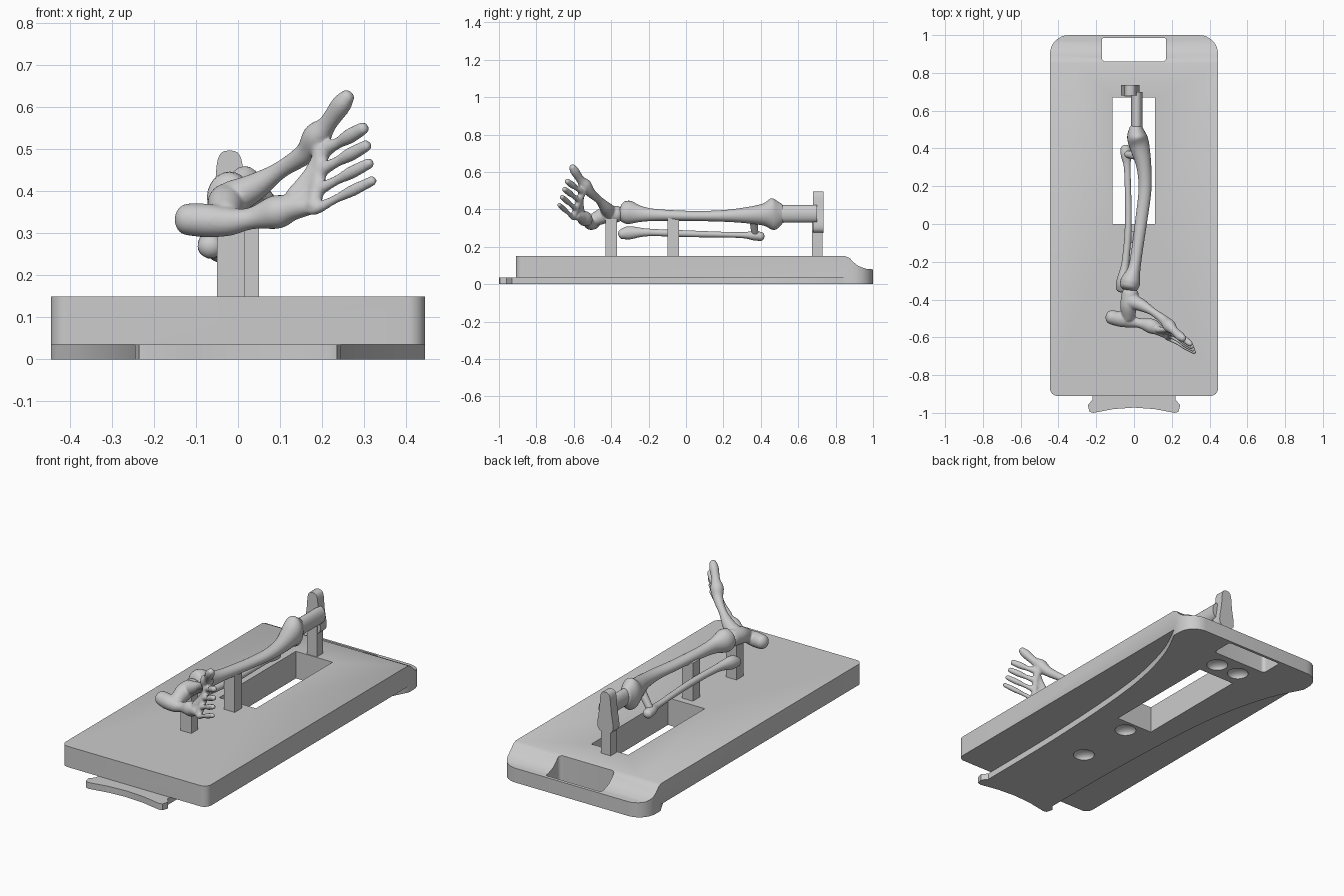
import bpy, bmesh, math
from mathutils import Vector

if "Cube" in bpy.data.objects:
    bpy.data.objects.remove(bpy.data.objects["Cube"])


def make(name, bm, smooth=40):
    bmesh.ops.recalc_face_normals(bm, faces=bm.faces)
    me = bpy.data.meshes.new(name)
    bm.to_mesh(me)
    bm.free()
    ob = bpy.data.objects.new(name, me)
    bpy.context.collection.objects.link(ob)
    if smooth:
        shade(ob, smooth)
    return ob


def activate(ob):
    bpy.ops.object.select_all(action='DESELECT')
    ob.select_set(True)
    bpy.context.view_layer.objects.active = ob


def shade(ob, deg=40):
    activate(ob)
    bpy.ops.object.shade_smooth_by_angle(angle=math.radians(deg))


def prism(name, pts, lo, hi, axis='z', smooth=0):
    """Extrude a 2D outline along z (pts = x,y), x (pts = y,z) or y (pts = x,z)."""
    place = {'z': lambda p, h: (p[0], p[1], h), 'x': lambda p, h: (h, p[0], p[1]),
             'y': lambda p, h: (p[0], h, p[1])}[axis]
    bm = bmesh.new()
    a = [bm.verts.new(place(p, lo)) for p in pts]
    b = [bm.verts.new(place(p, hi)) for p in pts]
    bm.faces.new(a)
    bm.faces.new(b[::-1])
    for i in range(len(pts)):
        j = (i + 1) % len(pts)
        bm.faces.new((a[i], a[j], b[j], b[i]))
    return make(name, bm, smooth)


def rounded(x0, x1, y0, y1, r_low, r_high, n=8):
    """Rectangle outline with rounded corners."""
    pts = []
    for k, (x, y, sx, sy, r) in enumerate([(x1, y1, -1, -1, r_high), (x0, y1, 1, -1, r_high),
                                           (x0, y0, 1, 1, r_low), (x1, y0, -1, 1, r_low)]):
        for i in range(n + 1):
            t = (k + i / n) * math.pi / 2
            pts.append((x + sx * r + r * math.cos(t), y + sy * r + r * math.sin(t)))
    return pts


def spline(keys, n=6):
    """Catmull-Rom resampling of vectors of any size."""
    k = [Vector(p) for p in keys]
    k = [k[0]] + k + [k[-1]]
    out = []
    for i in range(1, len(k) - 2):
        p0, p1, p2, p3 = k[i - 1:i + 3]
        for s in range(n):
            t = s / n
            out.append((p1 * 2 + (p2 - p0) * t + (p0 * 2 - p1 * 5 + p2 * 4 - p3) * t * t
                        + (p1 * 3 - p0 - p2 * 3 + p3) * t ** 3) * 0.5)
    return out + [k[-1]]


def tube(bm, keys, sides=20, cap=0.8):
    """Loft ellipses (x, y, z, half width, half height) with rounded ends."""
    pts = spline([k if len(k) == 5 else (*k, k[3]) for k in keys])
    pos = [Vector(p[:3]) for p in pts]
    rings = []

    def ring(c, t, a, b):
        s = t.cross(Vector((0, 0, 1))).normalized()
        u = s.cross(t).normalized()
        rings.append([bm.verts.new(c + s * a * math.cos(q) + u * b * math.sin(q))
                      for q in (i * math.tau / sides for i in range(sides))])

    def end(i, t, d, angles):
        a, b = pts[i][3], pts[i][4]
        for g in angles:
            ring(pos[i] + t * d * min(a, b) * cap * math.sin(g), t, a * math.cos(g), b * math.cos(g))

    angles = [1.4, 1.1, 0.75, 0.4]
    t0 = (pos[1] - pos[0]).normalized()
    t1 = (pos[-1] - pos[-2]).normalized()
    if cap:
        end(0, t0, -1, angles)
    for i, p in enumerate(pts):
        t = (pos[min(i + 1, len(pos) - 1)] - pos[max(i - 1, 0)]).normalized()
        ring(pos[i], t, p[3], p[4])
    if cap:
        end(-1, t1, 1, angles[::-1])
    for r, s in zip(rings, rings[1:]):
        for i in range(sides):
            j = (i + 1) % sides
            bm.faces.new((r[i], r[j], s[j], s[i]))
    bm.faces.new(rings[0])
    bm.faces.new(rings[-1][::-1])


def bone(name, keys, cap=0.8):
    bm = bmesh.new()
    tube(bm, keys, 24, cap)
    return make(name, bm)


# Base plate with slot, handle hole, stepped back, scalloped underside
base = prism('base_plate', rounded(-.445, .445, -.91, 1, .04, .1), 0, .15)
cutters = [
    prism('slot_cut', [(-.115, 0), (.11, 0), (.11, .67), (-.115, .67)], -.1, .3),
    prism('handle_cut', rounded(-.17, .17, .86, .985, .02, .01), -.1, .3),
    prism('step_cut', [(.85, .151), (.875, .14), (.895, .118), (.92, .098), (.96, .083),
                       (1.05, .075), (1.05, .3), (.85, .3)], -.6, .6, 'x')]
side = [(p[0], p[1]) for p in spline([(.446, .86), (.36, .68), (.29, .42), (.25, .1),
                                      (.225, -.4), (.22, -.92)], 4)]
for s in (-1, 1):
    cutters.append(prism('underside_cut', [(s * x, y) for x, y in side + [(.6, -.92), (.6, .86)]],
                         -.1, .035))
for x, y in ((0, -.41), (0, -.07), (.07, .765), (-.07, .765)):
    bm = bmesh.new()
    bmesh.ops.create_uvsphere(bm, u_segments=24, v_segments=12, radius=.055)
    ob = make('dimple_cut', bm)
    ob.location = (x, y, 0)
    ob.scale.z = .6
    cutters.append(ob)
for c in cutters:
    c.hide_render = True
    m = base.modifiers.new('cut', 'BOOLEAN')
    m.operation, m.object, m.solver = 'DIFFERENCE', c, 'EXACT'
activate(base)
for m in list(base.modifiers):
    bpy.ops.object.modifier_apply(modifier=m.name)
for c in cutters:
    bpy.data.objects.remove(c)
shade(base, 30)

# Front tab with a concave edge
tab = [(.22, -.91), (.22, -.93), (.245, -.96), (.235, -.995), (.215, -1), (.11, -.98), (0, -.972)]
prism('front_tab', tab + [(-x, y) for x, y in tab[-2::-1]], 0, .035, smooth=30)

# Support posts
for name, x0, x1, y0, y1, top in (('ankle_post', -.05, .015, -.43, -.37, .36),
                                  ('middle_post', -.015, .05, -.1, -.038, .36),
                                  ('knee_post', -.05, .01, .675, .73, .33)):
    prism(name, [(x0, y0), (x1, y0), (x1, y1), (x0, y1)], .14, top)

# Leg bones
bone('shin_bone', [(.01, .51, .38, .035, .055), (.015, .465, .375, .052, .085),
                   (.03, .41, .372, .052, .058), (.053, .3, .368, .039, .04),
                   (.058, .18, .365, .034, .03), (.04, .03, .365, .032, .027),
                   (.015, -.15, .37, .03, .031), (0, -.24, .375, .034, .042),
                   (-.018, -.3, .383, .052, .062), (-.025, -.33, .388, .05, .058)], .5)
bone('calf_bone', [(-.045, .4, .255, .026, .024), (-.042, .36, .26, .027, .025),
                   (-.035, .28, .263, .017, .015), (-.03, 0, .27, .018, .018),
                   (-.045, -.2, .277, .02, .02), (-.062, -.3, .275, .03, .035),
                   (-.066, -.34, .268, .03, .028)])
bone('bone_bridge', [(-.045, .37, .26, .018), (.02, .36, .35, .022)])
bone('thigh_stub', [(.015, .45, .377, .03, .047), (.015, .7, .377, .03, .047)], 0)

# Cut thigh bone end: figure-eight outline
def lobe(t):
    z = .385 + .112 * math.sin(t)
    w = .05 + .012 * math.cos(2 * t + math.pi) - .016 * math.sin(t)
    return (-.02 + w * math.copysign(abs(math.cos(t)) ** .7, math.cos(t)), z)


prism('thigh_end', [lobe(i * math.tau / 40) for i in range(40)], .68, .735, 'y', 40)

# Foot: heel, ankle, long bones and toes fused together
bm = bmesh.new()
tube(bm, [(-.12, -.493, .333, .038), (-.07, -.505, .33, .04), (-.02, -.515, .328, .034),
          (.03, -.525, .335, .026), (.09, -.54, .35, .04), (.13, -.56, .36, .03),
          (.17, -.585, .365, .022)])
tube(bm, [(-.02, -.37, .375, .045), (-.028, -.43, .37, .045), (-.03, -.49, .345, .036)])
tube(bm, [(-.01, -.41, .385, .042), (.04, -.43, .41, .033), (.1, -.465, .45, .021),
          (.16, -.51, .49, .026), (.188, -.54, .53, .034), (.213, -.565, .56, .022),
          (.245, -.595, .605, .024), (.26, -.607, .625, .018)])
tube(bm, [(.195, -.545, .515, .024), (.195, -.57, .45, .017), (.18, -.6, .365, .018)])
for i in range(4):
    f = i / 3
    root = Vector((.13, -.56, .39)).lerp(Vector((.14, -.57, .36)), f)
    knuckle = Vector((.205, -.56, .495)).lerp(Vector((.185, -.605, .358)), f)
    tip = Vector((.298, -.635, .55)).lerp(Vector((.32, -.678, .425)), f)
    r = .018 - .004 * f
    tube(bm, [(*root, .018), (*root.lerp(knuckle, .5), .013), (*knuckle, r),
              (*knuckle.lerp(tip, .35), r * .75), (*knuckle.lerp(tip, .65), r), (*tip, r * .85)], 14)
foot = make('foot_bones', bm)
m = foot.modifiers.new('fuse', 'REMESH')
m.mode, m.voxel_size, m.use_smooth_shade = 'VOXEL', .005, True
m = foot.modifiers.new('soften', 'SMOOTH')
m.factor, m.iterations = .5, 5
